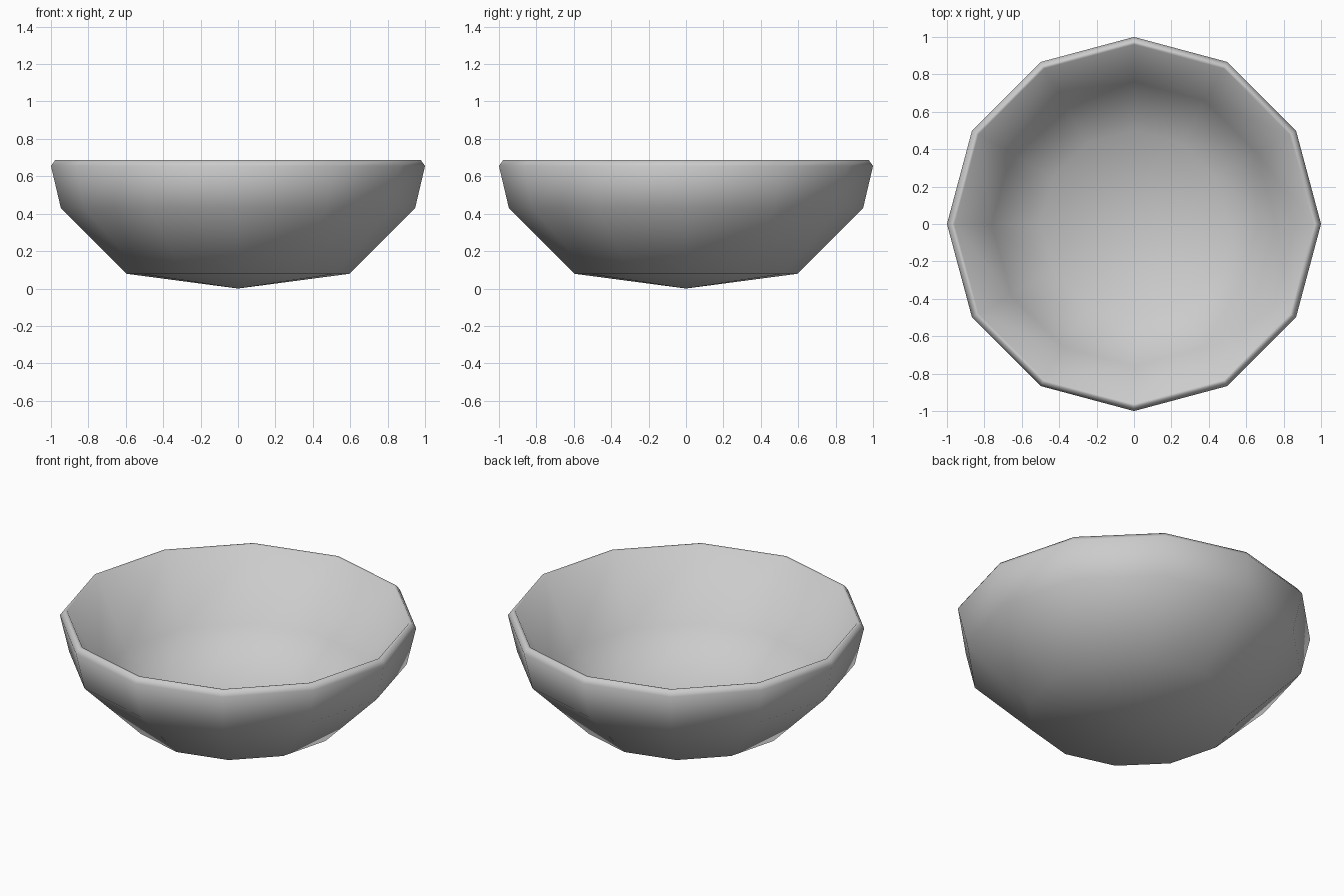
import bpy
import bmesh
from math import cos, sin, tau

cube = bpy.data.objects.get("Cube")
if cube:
    bpy.data.objects.remove(cube, do_unlink=True)

SIDES = 12

# Plain grey glaze
grey = bpy.data.materials.new("light_grey")
grey.use_nodes = True
colour = (0.6, 0.6, 0.6, 1.0)
grey.diffuse_color = colour
grey.node_tree.nodes["Principled BSDF"].inputs["Base Color"].default_value = colour


def lathe(name, profile, material):
    """Revolve (radius, height) points; the first and last lie on the axis."""
    bm = bmesh.new()
    start = bm.verts.new((0, 0, profile[0][1]))
    end = bm.verts.new((0, 0, profile[-1][1]))
    rings = [[bm.verts.new((r * cos(tau * i / SIDES), r * sin(tau * i / SIDES), z))
              for i in range(SIDES)] for r, z in profile[1:-1]]
    for i in range(SIDES):
        j = (i + 1) % SIDES
        bm.faces.new((start, rings[0][j], rings[0][i]))
        for low, high in zip(rings, rings[1:]):
            bm.faces.new((low[i], low[j], high[j], high[i]))
        bm.faces.new((end, rings[-1][i], rings[-1][j]))
    bmesh.ops.recalc_face_normals(bm, faces=bm.faces)
    for face in bm.faces:
        face.smooth = True
    mesh = bpy.data.meshes.new(name)
    bm.to_mesh(mesh)
    bm.free()
    mesh.materials.append(material)
    obj = bpy.data.objects.new(name, mesh)
    bpy.context.collection.objects.link(obj)
    return obj


# Outside from the pointed base up, over the rim, then down the inside
outside = [(0, 0), (0.597, 0.079), (0.947, 0.43), (1.0, 0.655)]
rim = [(0.977, 0.687), (0.96, 0.685)]
inside = [(0.76, 0.29), (0.5, 0.11), (0, 0.05)]
lathe("bowl", outside + rim + inside, grey)
